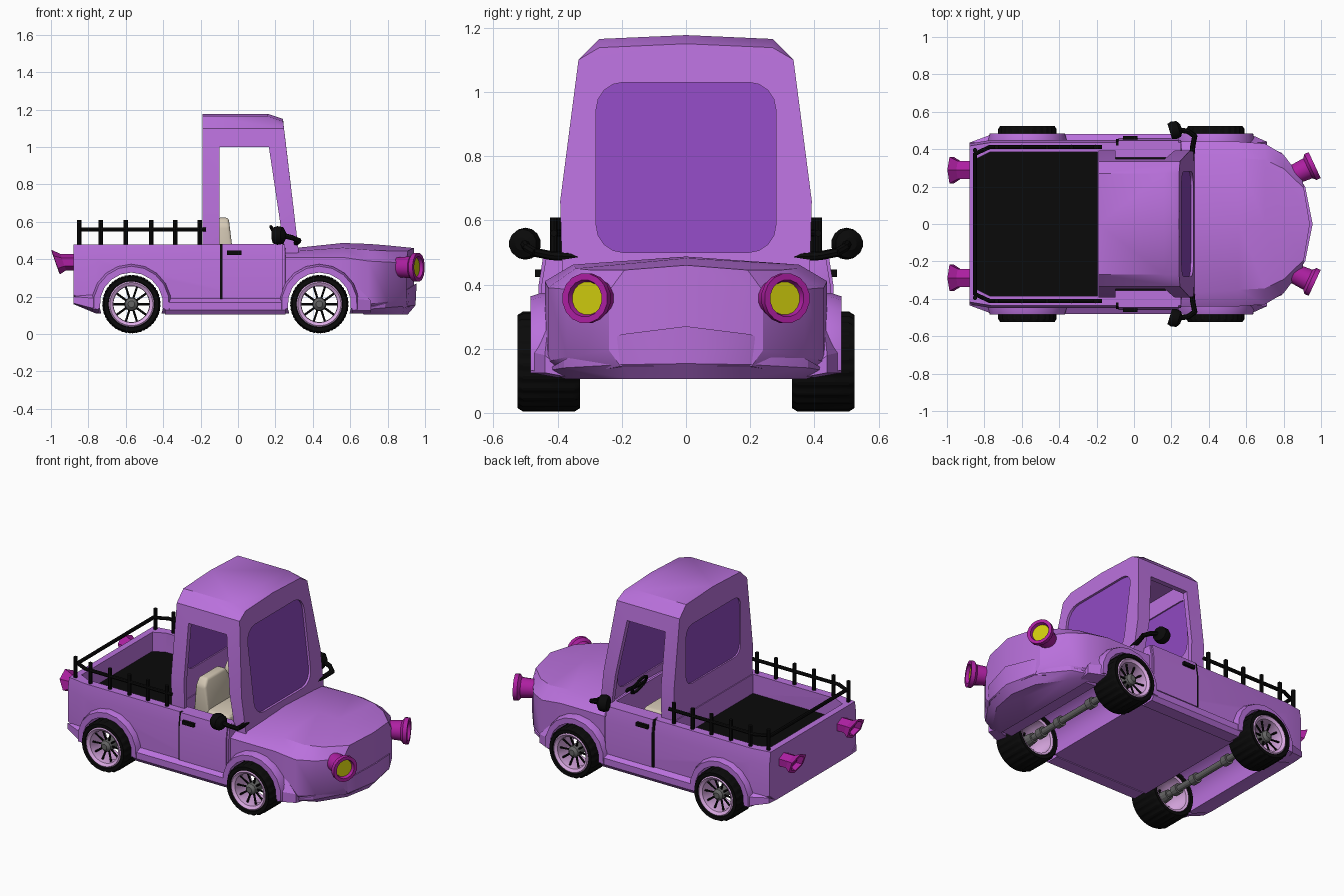
import bpy, bmesh, math
from mathutils import Vector

if "Cube" in bpy.data.objects:
    bpy.data.objects.remove(bpy.data.objects["Cube"])

def mat(name, r, g, b):
    m = bpy.data.materials.new(name)
    m.diffuse_color = (r, g, b, 1)
    m.use_nodes = True
    m.node_tree.nodes["Principled BSDF"].inputs["Base Color"].default_value = m.diffuse_color
    return m

PURPLE = mat("purple paint", 0.49, 0.165, 0.72)
GLASS = mat("violet glass", 0.28, 0.068, 0.54)
BLACK = mat("black rubber", 0.003, 0.003, 0.003)
MAGENTA = mat("magenta lamp housing", 0.42, 0.014, 0.36)
YELLOW = mat("yellow lamp", 0.62, 0.60, 0.004)
BEIGE = mat("beige seat", 0.66, 0.58, 0.46)
LILAC = mat("lilac rim", 0.76, 0.43, 0.83)
GREY = mat("grey metal", 0.13, 0.13, 0.13)

def finish(bm, name, mats, smooth=True):
    bmesh.ops.remove_doubles(bm, verts=bm.verts, dist=1e-5)
    bmesh.ops.recalc_face_normals(bm, faces=bm.faces)
    me = bpy.data.meshes.new(name)
    bm.to_mesh(me)
    bm.free()
    for m in mats:
        me.materials.append(m)
    if smooth:
        me.shade_smooth()
        me.set_sharp_from_angle(angle=math.radians(28))
    ob = bpy.data.objects.new(name, me)
    bpy.context.collection.objects.link(ob)
    return ob

def hull(name, pts, m, mirror=False, bevel=0):
    """Convex solid around points, optionally mirrored in y."""
    bm = bmesh.new()
    pts = list(pts)
    if mirror:
        pts += [(x, -y, z) for x, y, z in pts]
    for p in dict.fromkeys(pts):
        bm.verts.new(p)
    bmesh.ops.convex_hull(bm, input=bm.verts)
    junk = [v for v in bm.verts if not v.link_faces]
    bmesh.ops.delete(bm, geom=junk, context='VERTS')
    bmesh.ops.dissolve_limit(bm, angle_limit=0.01, verts=bm.verts, edges=bm.edges)
    if bevel:
        bmesh.ops.bevel(bm, geom=bm.edges[:], offset=bevel, segments=3, affect='EDGES', profile=0.5)
    return finish(bm, name, [m])

def box(name, x0, x1, y0, y1, z0, z1, m, bevel=0):
    return hull(name, [(x, y, z) for x in (x0, x1) for y in (y0, y1) for z in (z0, z1)], m, bevel=bevel)

def revolve(name, prof, center, axis, mats, segs=24, tread=0):
    """Spin (radius, offset, material) points round an axis; closed at r=0 or as a loop."""
    bm = bmesh.new()
    q = Vector(axis).to_track_quat('Z', 'Y')
    rings = []
    for i in range(segs):
        a = 2 * math.pi * (i + 0.5) / segs
        ring = []
        for r, t, _ in prof:
            if tread and r > 0.15 and i % 4 < 2:
                r -= tread
            ring.append(bm.verts.new(q @ Vector((r * math.cos(a), r * math.sin(a), t)) + Vector(center)))
        rings.append(ring)
    n = len(prof)
    for i in range(segs):
        A, B = rings[i], rings[(i + 1) % segs]
        for j in range(n):
            k = (j + 1) % n
            if prof[j][0] == 0 and prof[k][0] == 0:
                continue
            f = bm.faces.new((A[j], A[k], B[k], B[j]))
            f.material_index = prof[j][2]
    bmesh.ops.dissolve_degenerate(bm, dist=1e-6, edges=bm.edges)
    return finish(bm, name, mats)

def rods(name, segs, r, m, sides=8):
    bm = bmesh.new()
    for a, b in segs:
        a, b = Vector(a), Vector(b)
        d = b - a
        M = d.to_track_quat('Z', 'Y').to_matrix().to_4x4()
        M.translation = (a + b) / 2
        bmesh.ops.create_cone(bm, cap_ends=True, segments=sides, radius1=r, radius2=r,
                              depth=d.length + r * 0.6, matrix=M)
    return finish(bm, name, [m])

def cut(ob, cutters):
    bpy.context.view_layer.objects.active = ob
    for c in cutters:
        md = ob.modifiers.new("cut", 'BOOLEAN')
        md.operation, md.object, md.solver = 'DIFFERENCE', c, 'EXACT'
        bpy.ops.object.modifier_apply(modifier=md.name)
        bpy.data.objects.remove(c)
    ob.data.set_sharp_from_angle(angle=math.radians(28))

def rounded(hw, z0, z1, r):
    """Rounded rectangle outline in (y, z)."""
    return [(cy + r * math.cos(math.radians(a0 + 22.5 * k)), cz + r * math.sin(math.radians(a0 + 22.5 * k)))
            for cy, cz, a0 in ((hw - r, z1 - r, 0), (r - hw, z1 - r, 90), (r - hw, z0 + r, 180), (hw - r, z0 + r, 270))
            for k in range(5)]

WHEELS = {"rear": -0.57, "front": 0.435}
AZ = 0.16

# body: cross-sections lofted along x (x, half width, bottom, shoulder, inner factor, inner z, top)
stations = [(-.88, .43, .16, .40, .97, .48, .48), (-.76, .45, .11, .40, .97, .48, .48),
            (.25, .45, .11, .40, .97, .48, .48), (.255, .44, .11, .41, .85, .44, .455),
            (.56, .44, .11, .41, .8, .462, .487), (.70, .43, .11, .39, .8, .45, .482),
            (.80, .37, .125, .385, .8, .445, .474), (.90, .24, .145, .38, .8, .445, .46)]
bm = bmesh.new()
rings = []
for x, w, zb, zs, k, z5, zt in stations:
    half = [(0, zb), (.85 * w, zb), (w, zb + .05), (w, zs), (k * w, z5), (0, zt)]
    ring = half + [(-y, z) for y, z in half[-2:0:-1]]
    bow = .04 if x > .85 else 0
    rings.append([bm.verts.new((x + bow * (1 - abs(y) / w), y, z)) for y, z in ring])
for A, B in zip(rings, rings[1:]):
    for i in range(10):
        j = (i + 1) % 10
        bm.faces.new((A[i], A[j], B[j], B[i]))
bm.faces.new(rings[0])
for s in ((0, 1, 2, 3, 4, 5), (5, 6, 7, 8, 9, 0)):
    bm.faces.new([rings[-1][i] for i in s])
body = finish(bm, "body", [PURPLE])
arches = [revolve("arch_cutter", [(0, -.7, 0), (.17, -.7, 0), (.17, .7, 0), (0, .7, 0)],
                  (x, 0, AZ), (0, 1, 0), [PURPLE], 24) for x in WHEELS.values()]
def bed_plan(g, z0, z1):
    return [(x, y, z) for x, y in ((-.195 + g, .385 + g), (-.77, .385 + g), (-.84 - g, .35)) for z in (z0, z1)]
cut(body, arches + [hull("bed_cutter", bed_plan(0, .355, .8), PURPLE, mirror=True),
                    box("cabin_cutter", -.16, .235, -.355, .355, .2, .8, PURPLE)])
hull("bed_floor", bed_plan(.002, .35, .36), BLACK, mirror=True)
box("cabin_floor", -.162, .237, -.357, .357, .196, .204, BLACK)

# cab shell with open sides
def front_x(z):
    return .325 - (z - .44) * .12
cab_pts = [(x, y, z) for y, z in ((.385, .40), (.392, .66), (.335, 1.10)) for x in (-.19, front_x(z))]
cab_pts += [p for y, d in ((.27, 0), (0, .012)) for p in
            ((-.19, y, 1.165 + d), (.16, y, 1.165 + d), (.241, y, 1.138 + d))]
cab = hull("cab", cab_pts, PURPLE, mirror=True)
inner = [(x, y, z) for y, z in ((.36, .30), (.362, .66), (.305, 1.08), (.25, 1.125))
         for x in (-.165, front_x(z) - .03)]
side = [(x, y, z) for x, z in ((-.1, .478), (.243, .478), (.165, 1.0), (-.1, 1.0)) for y in (-.6, .6)]
front_win, rear_win = rounded(.28, .50, 1.03, .085), rounded(.27, .65, 1.02, .06)
cut(cab, [hull("inner_cutter", inner, PURPLE, mirror=True), hull("side_cutter", side, PURPLE),
          hull("front_cutter", [(x, y, z) for y, z in front_win for x in (.18, .5)], PURPLE),
          hull("rear_cutter", [(x, y, z) for y, z in rear_win for x in (-.3, -.12)], PURPLE)])
hull("windshield", [(front_x(z) - d, y, z) for y, z in rounded(.285, .495, 1.035, .085) for d in (.014, .022)], GLASS)
hull("rear_window", [(x, y, z) for y, z in rounded(.275, .645, 1.025, .06) for x in (-.181, -.173)], GLASS)

# front bumper
lip = ((.66, .44, .13), (.79, .38, .165), (.915, .20, .245), (.955, 0, .27))
hull("front_bumper", [(x, y, z) for x, y, z in lip] + [(x - .006, y, .13 + (x - .66) * .08) for x, y, z in lip]
     + [(.64 + (x - .62) * .8, y * .85, .105) for x, y, z in lip], PURPLE, mirror=True)

# fender flares, sills, doors and trim on both sides
for s, tag in ((1, "left"), (-1, "right")):
    def sided(name, pts, m):
        return hull(name, [(x, y * s, z) for x, y, z in pts], m)
    for end, cx in WHEELS.items():
        bm = bmesh.new()
        loops = []
        for i in range(11):
            a = math.radians(-8 + 19.6 * i)
            c, n = math.cos(a), math.sin(a)
            loops.append([bm.verts.new((cx + r * c, y * s, AZ + r * n)) for r, y in
                          ((.169, .41), (.169, .485), (.203, .485), (.214, .45), (.214, .41))])
        for A, B in zip(loops, loops[1:]):
            for j in range(5):
                k = (j + 1) % 5
                bm.faces.new((A[j], A[k], B[k], B[j]))
        bm.faces.new(loops[0])
        bm.faces.new(loops[-1])
        finish(bm, f"{end}_{tag}_flare", [PURPLE])
    sided(f"{tag}_sill", [(x, y, z) for x in (-.39, .255) for y, z in
                          ((.38, .105), (.46, .105), (.48, .13), (.48, .17), (.45, .19), (.38, .19))], PURPLE)
    sided(f"{tag}_rear_valance", [(-.745, .485, .13), (-.745, .485, .19), (-.745, .40, .11), (-.745, .44, .22),
                                  (-.88, .435, .165), (-.88, .435, .20), (-.88, .36, .16)], PURPLE)
    sided(f"{tag}_front_valance", [(.61, .485, .125), (.61, .485, .19), (.61, .40, .11), (.62, .43, .27),
                                   (.71, .44, .125), (.71, .44, .18), (.71, .36, .11)], PURPLE)
    sided(f"{tag}_door", [(x, y, z) for x in (-.083, .238) for y, z in
                          ((.43, .19), (.459, .19), (.459, .40), (.446, .482), (.40, .482))], PURPLE)
    sided(f"{tag}_door_gap", [(x, y, z) for x in (-.096, -.083) for y, z in
                              ((.44, .18), (.454, .18), (.454, .40), (.441, .482), (.42, .482))], BLACK)
    sided(f"{tag}_door_handle", [(x, y, z) for x in (-.06, .02) for y in (.44, .47) for z in (.424, .446)], BLACK)

    # mirror on a bent arm
    arm = [(.305, .33 * s, .485), (.315, .42 * s, .49), (.325, .47 * s, .50), (.29, .495 * s, .515), (.23, .505 * s, .53)]
    rods(f"{tag}_mirror_arm", list(zip(arm, arm[1:])), .014, BLACK)
    revolve(f"{tag}_mirror", [(0, -.03, 0), (.044, -.03, 0), (.05, -.01, 0), (.045, .02, 0), (.02, .035, 0), (0, .035, 0)],
            (.22, .503 * s, .527), (1, .3 * s, 0), [BLACK], 14)

    # headlight and tail light
    revolve(f"{tag}_headlight", [(0, -.17, 0), (.05, -.17, 0), (.06, -.04, 0), (.078, -.025, 0), (.078, 0, 0),
                                 (.058, 0, 0), (.052, -.018, 1), (0, -.018, 1)],
            (.966, .315 * s, .357), (.906, .42 * s, 0), [MAGENTA, YELLOW], 16)
    tail = revolve(f"{tag}_tail_light", [(0, -.02, 0), (.055, -.02, 0), (.055, .05, 0), (.082, .09, 0), (.06, .092, 0),
                                         (.045, .06, 0), (0, .06, 0)],
                   (-.885, .288 * s, .385), (-1, 0, 0), [MAGENTA], 6)
    for v in tail.data.vertices:
        v.co.z = .385 + (v.co.z - .385) * .8
        if v.co.x < -.9:
            v.co.x -= (v.co.z - .385) * .35

    # seat
    y = .14 * s
    box(f"{tag}_seat_cushion", -.12, .12, y - .12, y + .12, .33, .44, BEIGE, .025)
    hull(f"{tag}_seat_back", [(x, yy * w + y, z) for yy in (-.12, .12) for x, z, w in
                              ((-.13, .38, 1), (-.02, .38, 1), (-.045, .58, 1), (-.05, .622, .75),
                               (-.11, .622, .75), (-.115, .58, 1))], BEIGE, bevel=.015)

    # wheels: open rims with thin spokes
    for end, cx in WHEELS.items():
        c, ax = (cx, .4275 * s, AZ), (0, s, 0)
        revolve(f"{end}_{tag}_tire", [(.117, -.08, 0), (.125, -.0975, 0), (.145, -.0975, 0), (.156, -.08, 0), (.156, .08, 0),
                                      (.145, .0975, 0), (.125, .0975, 0), (.117, .08, 0)], c, ax, [BLACK], 96, .006)
        revolve(f"{end}_{tag}_rim", [(.105, -.085, 0), (.119, -.09, 0), (.122, .09, 0), (.115, .096, 0), (.098, .085, 0),
                                     (.096, .03, 0), (.105, .0, 0)], c, ax, [LILAC], 32)
        revolve(f"{end}_{tag}_hub", [(0, -.06, 0), (.03, -.06, 0), (.038, .03, 0), (.034, .07, 0), (.018, .084, 0),
                                     (0, .084, 0)], c, ax, [GREY], 12)
        spokes = []
        for i in range(10):
            a = i * math.pi / 5
            spokes.append([(cx + r * math.cos(a), (.4275 + t) * s, AZ + r * math.sin(a)) for r, t in ((.03, .05), (.097, .058))])
        rods(f"{end}_{tag}_spokes", spokes, .006, BLACK, 6)

# axles
for end, cx in WHEELS.items():
    rods(f"{end}_axle", [((cx, -.38, AZ), (cx, .38, AZ))], .02, GREY, 12)
    rods(f"{end}_axle_collars", [((cx, y - .012, AZ), (cx, y + .012, AZ)) for y in (-.3, -.14, .14, .3)], .032, GREY, 12)

# bed rails, bent at the rear corners
posts = [(x, y * s, .47) for x, y in ((-.85, .395), (-.735, .412), (-.6, .412), (-.465, .412), (-.335, .412), (-.205, .412))
         for s in (-1, 1)]
rods("rail_posts", [(p, (p[0], p[1], .605)) for p in posts], .012, BLACK)
bar = [(-.175, -.412, .56), (-.77, -.412, .56), (-.85, -.375, .56)]
bar += [(x, -y, z) for x, y, z in reversed(bar)]
rods("rail_bars", list(zip(bar, bar[1:])), .011, BLACK)

# steering wheel and column
n = 14
ring = [(.205 - .03 * math.sin(a), .17 + .06 * math.cos(a), .52 + .055 * math.sin(a))
        for a in (2 * math.pi * i / n for i in range(n))]
rods("steering_wheel", list(zip(ring, ring[1:] + ring[:1])) + [(ring[0], ring[7])], .009, BLACK, 6)
rods("steering_column", [((.205, .17, .52), (.29, .17, .46))], .012, BLACK)
